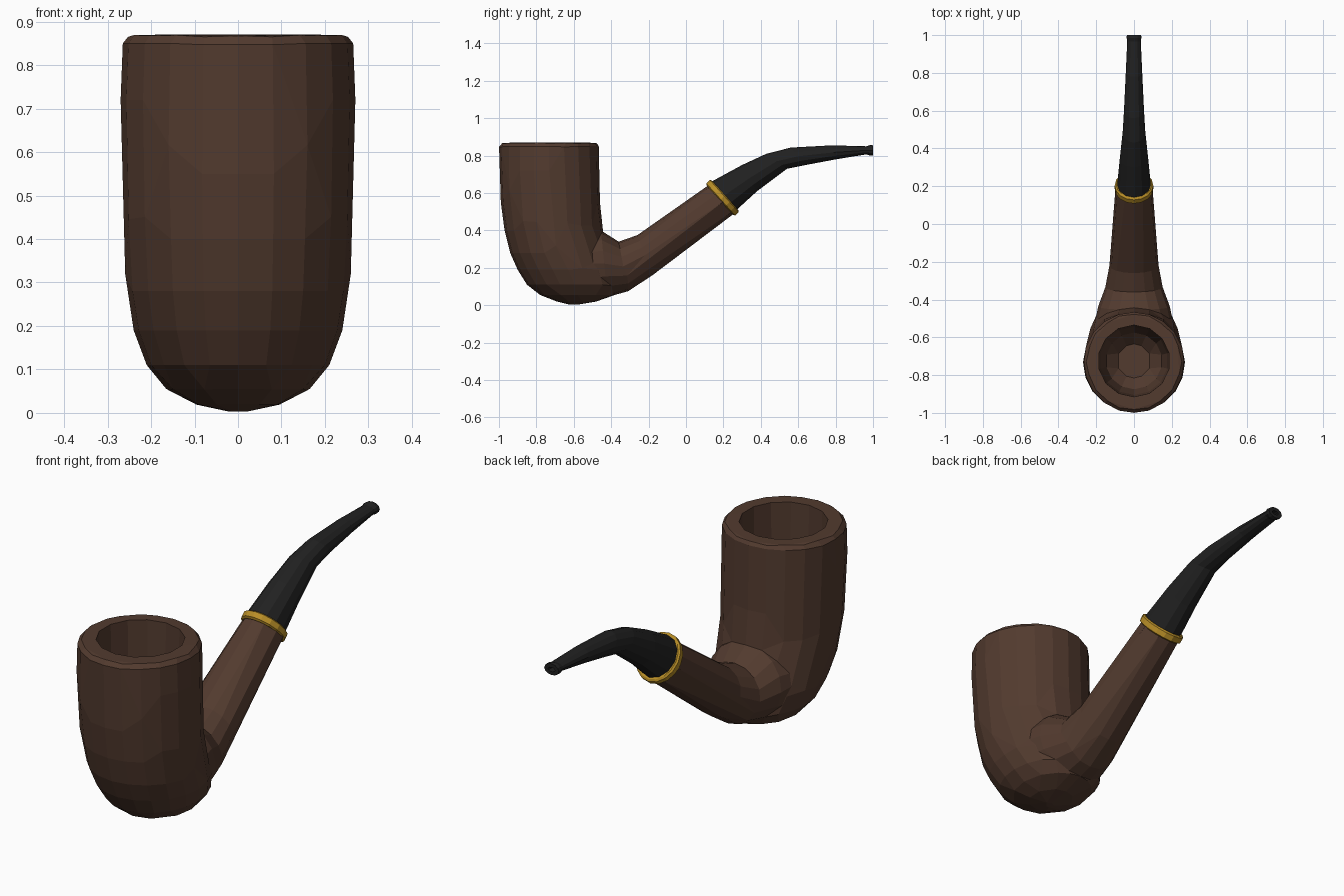
import bpy, bmesh, math

if "Cube" in bpy.data.objects:
    bpy.data.objects.remove(bpy.data.objects["Cube"])


def material(name, rgb):
    m = bpy.data.materials.new(name)
    m.diffuse_color = (*rgb, 1)
    m.use_nodes = True
    m.node_tree.nodes["Principled BSDF"].inputs["Base Color"].default_value = m.diffuse_color
    return m


def loft(name, stations, sides, mat):
    """Each station: one (y, z) edge, the opposite (y, z) edge, half width in x."""
    bm = bmesh.new()
    rings = []
    for (ya, za), (yb, zb), hw in stations:
        ring = []
        for i in range(sides):
            a = 2 * math.pi * i / sides
            c, s = math.cos(a) / 2, math.sin(a)
            ring.append(bm.verts.new((hw * s,
                                      (ya + yb) / 2 + (ya - yb) * c,
                                      (za + zb) / 2 + (za - zb) * c)))
        rings.append(ring)
    for r, q in zip(rings, rings[1:]):
        for i in range(sides):
            j = (i + 1) % sides
            bm.faces.new((r[i], r[j], q[j], q[i]))
    bm.faces.new(rings[0])
    bm.faces.new(rings[-1])
    bmesh.ops.recalc_face_normals(bm, faces=bm.faces)
    me = bpy.data.meshes.new(name)
    bm.to_mesh(me)
    bm.free()
    me.materials.append(mat)
    ob = bpy.data.objects.new(name, me)
    bpy.context.collection.objects.link(ob)
    return ob


def boolean(ob, other, operation):
    mod = ob.modifiers.new(operation.lower(), 'BOOLEAN')
    mod.operation = operation
    mod.solver = 'EXACT'
    mod.object = other
    other.hide_render = True
    other.hide_set(True)


wood = material("brown_wood", (0.085, 0.043, 0.028))
gold = material("gold", (0.48, 0.27, 0.02))
black = material("black_stem", (0.015, 0.015, 0.015))

# Bowl: z, front y, back y, half width
bowl_rows = [
    (0.003, -0.62, -0.58, 0.02), (0.02, -0.69, -0.48, 0.10),
    (0.055, -0.78, -0.38, 0.165), (0.11, -0.85, -0.34, 0.21),
    (0.19, -0.90, -0.36, 0.24), (0.28, -0.94, -0.41, 0.255),
    (0.40, -0.97, -0.445, 0.262), (0.55, -0.99, -0.46, 0.267),
    (0.72, -0.998, -0.465, 0.27), (0.85, -0.998, -0.465, 0.265),
    (0.865, -0.985, -0.475, 0.253), (0.87, -0.97, -0.49, 0.24)]
bowl = loft("bowl_and_shank", [((f, z), (b, z), w) for z, f, b, w in bowl_rows], 20, wood)

# Shank, joined into the bowl
shank = loft("shank_helper", [
    ((-0.60, 0.40), (-0.53, 0.025), 0.22),
    ((-0.455, 0.40), (-0.42, 0.045), 0.19),
    ((-0.36, 0.34), (-0.31, 0.075), 0.152),
    ((-0.26, 0.375), (-0.18, 0.16), 0.13),
    ((0.125, 0.645), (0.25, 0.485), 0.097)], 16, wood)
boolean(bowl, shank, 'UNION')

# Tobacco chamber
chamber_rows = [(0.95, 0.19), (0.75, 0.188), (0.50, 0.18), (0.36, 0.15), (0.30, 0.09)]
chamber = loft("chamber_cutter",
               [((-0.725 - r, z), (-0.725 + r, z), r) for z, r in chamber_rows], 14, wood)
boolean(bowl, chamber, 'DIFFERENCE')

# Irregular carved facets
facets = bowl.modifiers.new("facets", 'DECIMATE')
facets.ratio = 0.62
facets.use_symmetry = True
facets.symmetry_axis = 'X'

# Gold band, tilted along the shank axis
band = []
for t, k in ((-0.019, 0.92), (-0.013, 1.0), (0.013, 1.0), (0.019, 0.92)):
    y, z = 0.195 + 0.745 * t, 0.575 + 0.667 * t
    band.append(((y - 0.077 * k, z + 0.086 * k), (y + 0.077 * k, z - 0.086 * k), 0.102 * k))
loft("gold_band", band, 16, gold)

# Curved stem with a lipped mouthpiece and a small bore
loft("stem", [
    ((0.125, 0.655), (0.265, 0.505), 0.09),
    ((0.30, 0.75), (0.38, 0.61), 0.076),
    ((0.43, 0.81), (0.54, 0.73), 0.06),
    ((0.56, 0.843), (0.64, 0.75), 0.053),
    ((0.78, 0.855), (0.80, 0.78), 0.044),
    ((0.965, 0.85), (0.965, 0.807), 0.036),
    ((0.985, 0.857), (0.985, 0.80), 0.039),
    ((1.0, 0.855), (1.0, 0.802), 0.038),
    ((1.0, 0.838), (1.0, 0.818), 0.018),
    ((0.97, 0.838), (0.97, 0.818), 0.018)], 12, black)
